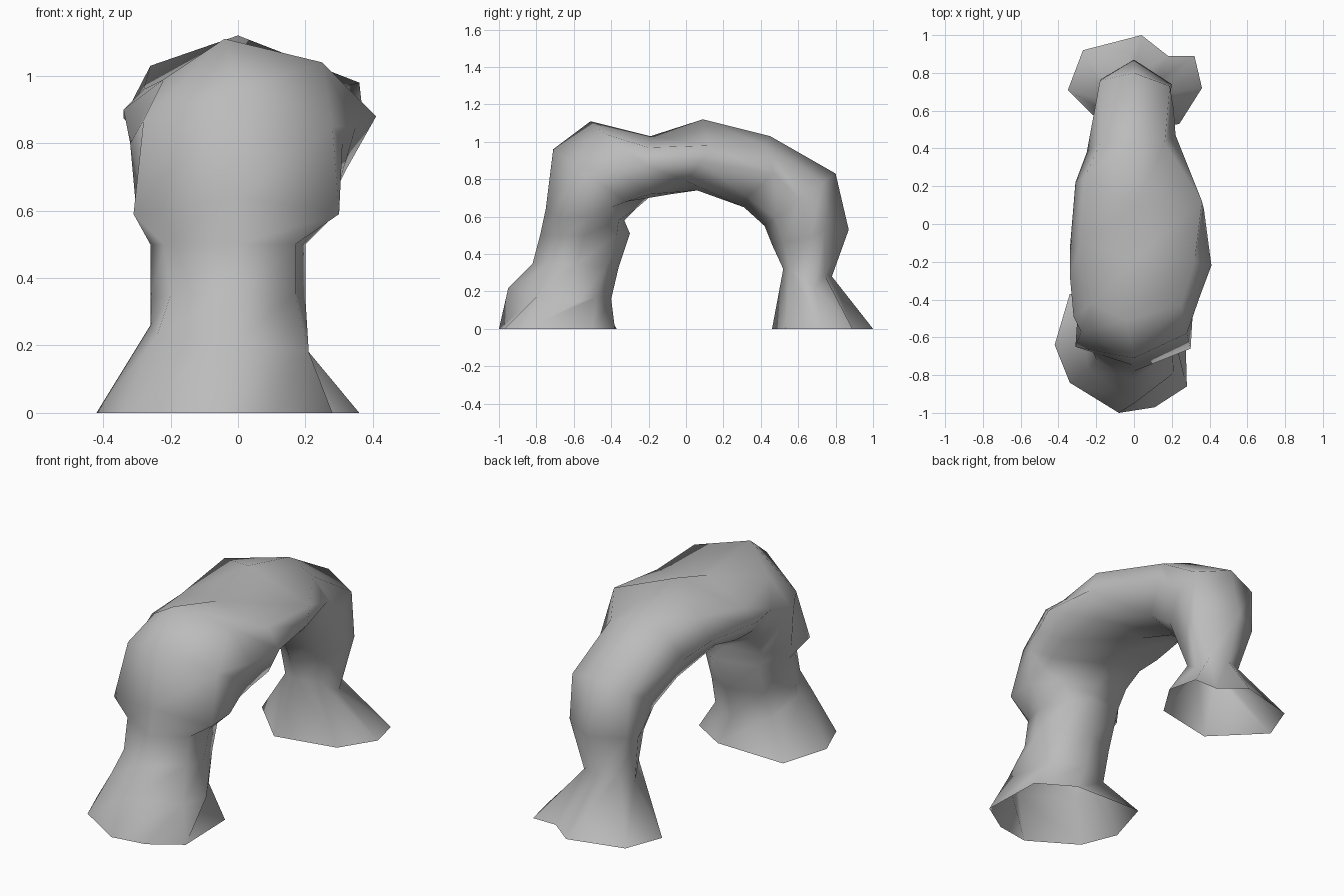
import bpy, bmesh
from math import sin, cos, pi

cube = bpy.data.objects.get("Cube")
if cube:
    bpy.data.objects.remove(cube, do_unlink=True)

stone = bpy.data.materials.new("grey stone")
stone.use_nodes = True
grey = (0.5, 0.5, 0.5, 1)
stone.diffuse_color = grey
stone.node_tree.nodes["Principled BSDF"].inputs["Base Color"].default_value = grey

SIDES = 8
# Point numbers round a section, from the outer edge round the +x side
CREST, CREST_L, LEFT, BELLY_L, BELLY, BELLY_R, RIGHT, CREST_R = range(SIDES)


def ring(outer, inner, low_x, high_x, bumps):
    """Section from outer to inner edge in y/z; bumps replace single points."""
    points = []
    for k in range(SIDES):
        a = 2 * pi * k / SIDES
        t = (1 - cos(a)) / 2
        s = sin(a)
        x = high_x * s if s > 0 else -low_x * s
        auto = (x, *(o + (i - o) * t for o, i in zip(outer, inner)))
        points.append(bumps.get(k, auto))
    return points


def ground(outline):
    """Flat section on the ground."""
    return [(x, y, 0) for x, y in outline]


# Ground outlines of the two flared feet
front_foot = [(-.08, -1), (.11, -.97), (.28, -.86), (.27, -.5),
              (.07, -.38), (-.34, -.37), (-.42, -.64), (-.34, -.84)]
back_foot = [(.04, 1), (.18, .89), (.32, .89), (.36, .72),
             (.24, .53), (-.1, .46), (-.35, .71), (-.27, .92)]

# Front leg: outer (y, z), inner (y, z), lowest x, highest x, rocky bumps
front_leg = [
    ((-.95, .22), (-.4, .16), -.27, .22,
     {CREST_L: (.21, -.79, .18), LEFT: (.21, -.58, .14),
      RIGHT: (-.26, -.62, .26), CREST_R: (-.24, -.77, .23)}),
    ((-.82, .35), (-.36, .33), -.26, .2,
     {CREST_L: (.17, -.7, .35), CREST_R: (-.2, -.72, .35)}),
    ((-.78, .5), (-.3, .5), -.26, .2,
     {CREST_L: (.17, -.67, .5), BELLY: (.05, -.3, .51),
      CREST_R: (-.22, -.66, .5)}),
    ((-.75, .64), (-.33, .58), -.3, .3,
     {CREST_L: (.3, -.66, .59), LEFT: (.3, -.5, .6),
      BELLY_L: (.18, -.36, .58), BELLY_R: (-.2, -.37, .57),
      RIGHT: (-.3, -.5, .58), CREST_R: (-.31, -.65, .59)}),
    ((-.71, .96), (-.27, .64), -.32, .31,
     {CREST_L: (.28, -.58, .85), BELLY_L: (.29, -.4, .65),
      CREST_R: (-.28, -.57, .87)}),
]
# Span over the top
span = [
    ((-.51, 1.11), (-.2, .7), -.34, .35,
     {CREST: (-.04, -.51, 1.11), CREST_L: (.25, -.43, 1.04),
      LEFT: (.35, -.38, .85), BELLY_L: (.3, -.32, .68),
      RIGHT: (-.34, -.27, .9), CREST_R: (-.22, -.42, .99)}),
    ((-.19, 1.03), (-.08, .72), -.34, .41,
     {CREST_L: (.32, -.2, .97), LEFT: (.41, -.22, .88),
      BELLY_L: (.32, -.19, .72), CREST_R: (-.28, -.1, .96)}),
    ((.09, 1.12), (.06, .74), -.32, .35,
     {CREST_L: (.36, .12, .98), LEFT: (.37, .08, .89),
      BELLY_L: (.25, 0, .79), RIGHT: (-.31, .22, .9),
      CREST_R: (-.26, .25, 1.03)}),
    ((.45, 1.03), (.31, .65), -.25, .23, {LEFT: (.22, .47, .83)}),
]
# Back leg
back_leg = [
    ((.8, .83), (.42, .55), -.19, .21,
     {CREST_L: (.19, .73, .78), CREST_R: (-.18, .76, .78)}),
    ((.87, .53), (.46, .45), -.17, .19,
     {CREST_L: (.2, .74, .53), BELLY_R: (-.11, .53, .47),
      CREST_R: (-.17, .77, .53)}),
    ((.78, .28), (.52, .32), -.14, .14,
     {LEFT: (.14, .69, .23), RIGHT: (-.14, .65, .23)}),
]
rings = [ground(front_foot)]
rings += [ring(*section) for section in front_leg + span + back_leg]
rings.append(ground(back_foot))

# Skin the sections into an arch that is open under both feet
bm = bmesh.new()
loops = [[bm.verts.new(p) for p in r] for r in rings]
for a, b in zip(loops, loops[1:]):
    for k in range(SIDES):
        n = (k + 1) % SIDES
        bm.faces.new((a[k], a[n], b[n], b[k]))
bmesh.ops.recalc_face_normals(bm, faces=bm.faces)
mesh = bpy.data.meshes.new("rock_arch")
bm.to_mesh(mesh)
bm.free()
mesh.materials.append(stone)
mesh.shade_smooth()
arch = bpy.data.objects.new("rock_arch", mesh)
bpy.context.collection.objects.link(arch)
